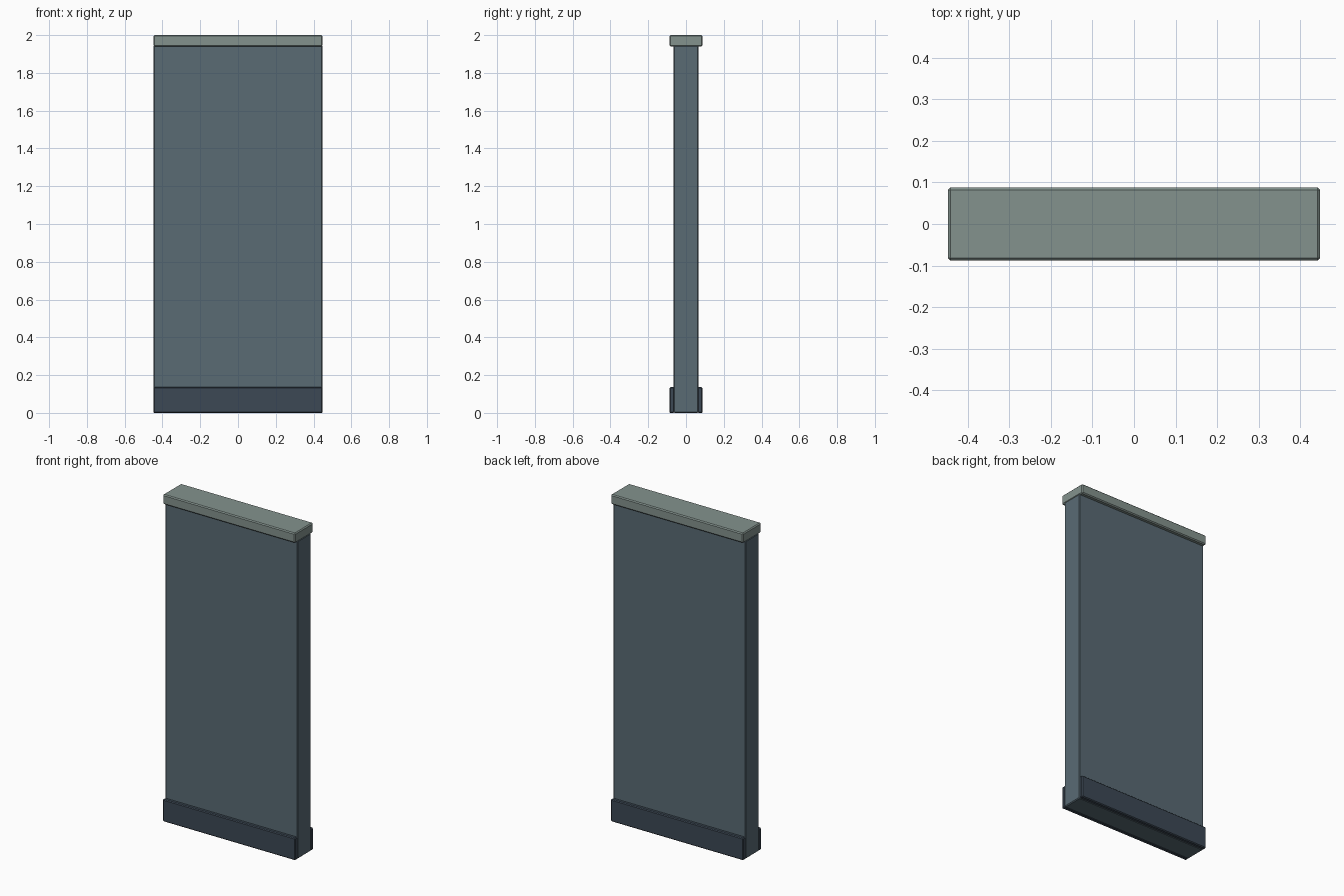
import bpy

if "Cube" in bpy.data.objects:
    bpy.data.objects.remove(bpy.data.objects["Cube"])

HALF_X = 0.448


def material(name, rgb):
    m = bpy.data.materials.new(name)
    m.diffuse_color = (*rgb, 1)
    m.use_nodes = True
    m.node_tree.nodes["Principled BSDF"].inputs["Base Color"].default_value = m.diffuse_color
    return m


def box(name, y0, y1, z0, z1, mat, bevel):
    """Full-width box with a small chamfer on all edges."""
    bpy.ops.mesh.primitive_cube_add(size=1, location=(0, (y0 + y1) / 2, (z0 + z1) / 2))
    ob = bpy.context.object
    ob.name = name
    ob.scale = (2 * HALF_X, y1 - y0, z1 - z0)
    bpy.ops.object.transform_apply(location=False, rotation=False, scale=True)
    ob.data.materials.append(mat)
    mod = ob.modifiers.new("edge_chamfer", 'BEVEL')
    mod.width = bevel
    mod.segments = 1
    return ob


wall_mat = material("wall_blue_grey", (0.10, 0.145, 0.175))
skirt_mat = material("dark_skirting", (0.045, 0.065, 0.09))
cap_mat = material("pale_cap", (0.23, 0.29, 0.27))

# Main wall slab
box("wall_panel", -0.065, 0.065, 0, 1.945, wall_mat, 0.005)

# Top cap rail
box("top_cap", -0.088, 0.088, 1.94, 2.0, cap_mat, 0.006)

# Skirting boards on front and back
for side, label in ((-1, "front"), (1, "back")):
    y0, y1 = sorted((side * 0.062, side * 0.088))
    box(label + "_skirting", y0, y1, 0, 0.136, skirt_mat, 0.005)
